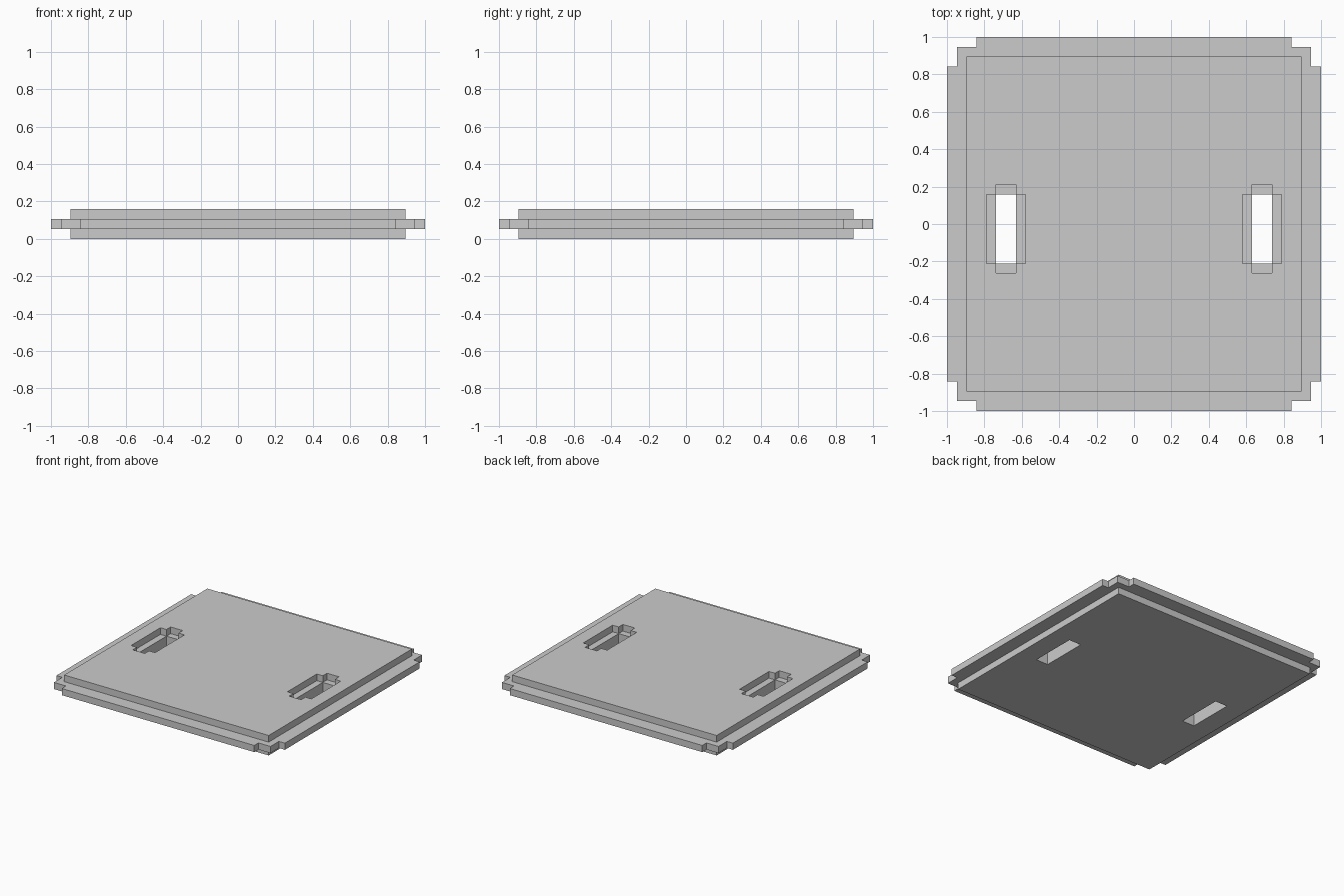
import bpy
import bmesh

if "Cube" in bpy.data.objects:
    bpy.data.objects.remove(bpy.data.objects["Cube"])

U = 2 / 38  # one grid step: the plate is 38 x 38 x 3 steps


def in_box(p, x, y, z):
    return all(lo < c < hi for c, (lo, hi) in zip(p, (x, y, z)))


def is_solid(x, y, z):
    p = (abs(x), y, z)  # mirrored left / right
    # top and bottom slabs, and the wider stepped rim between them
    solid = (in_box(p, (-17, 17), (-17, 17), (0, 3))
             or any(in_box(p, (-a, a), (-b, b), (1, 2))
                    for a, b in ((16, 19), (18, 18), (19, 16))))
    # handle slots: narrow through hole with a cross-shaped pocket on top
    cut = (in_box(p, (12, 14), (-4, 3), (-1, 4))
           or in_box(p, (11, 15), (-4, 3), (2, 4))
           or in_box(p, (12, 14), (-5, 4), (2, 4)))
    return solid and not cut


# grid lines only where an outline changes direction
half = (11, 12, 14, 15, 16, 17, 18, 19)
rim = (16, 17, 18, 19)
lines = (sorted([-v for v in half] + list(half)),
         sorted([-v for v in rim] + [-5, -4, 3, 4] + list(rim)),
         [0, 1, 2, 3])


def cell_solid(idx):
    if any(i < 0 or i >= len(l) - 1 for i, l in zip(idx, lines)):
        return False
    return is_solid(*((l[i] + l[i + 1]) / 2 for i, l in zip(idx, lines)))


# skin the exposed sides of every solid cell
bm = bmesh.new()
verts = {}


def vert(key):
    if key not in verts:
        verts[key] = bm.verts.new([l[i] * U for i, l in zip(key, lines)])
    return verts[key]


for i in range(len(lines[0]) - 1):
    for j in range(len(lines[1]) - 1):
        for k in range(len(lines[2]) - 1):
            cell = (i, j, k)
            if not cell_solid(cell):
                continue
            for axis in range(3):
                for side in (0, 1):
                    near = list(cell)
                    near[axis] += 2 * side - 1
                    if cell_solid(near):
                        continue
                    a, b = (axis + 1) % 3, (axis + 2) % 3
                    quad = []
                    for da, db in ((0, 0), (1, 0), (1, 1), (0, 1)):
                        key = list(cell)
                        key[axis] += side
                        key[a] += da
                        key[b] += db
                        quad.append(vert(tuple(key)))
                    bm.faces.new(quad if side else quad[::-1])

mesh = bpy.data.meshes.new("slotted_plate")
bm.to_mesh(mesh)
bm.free()
plate = bpy.data.objects.new("slotted_plate", mesh)
bpy.context.collection.objects.link(plate)
